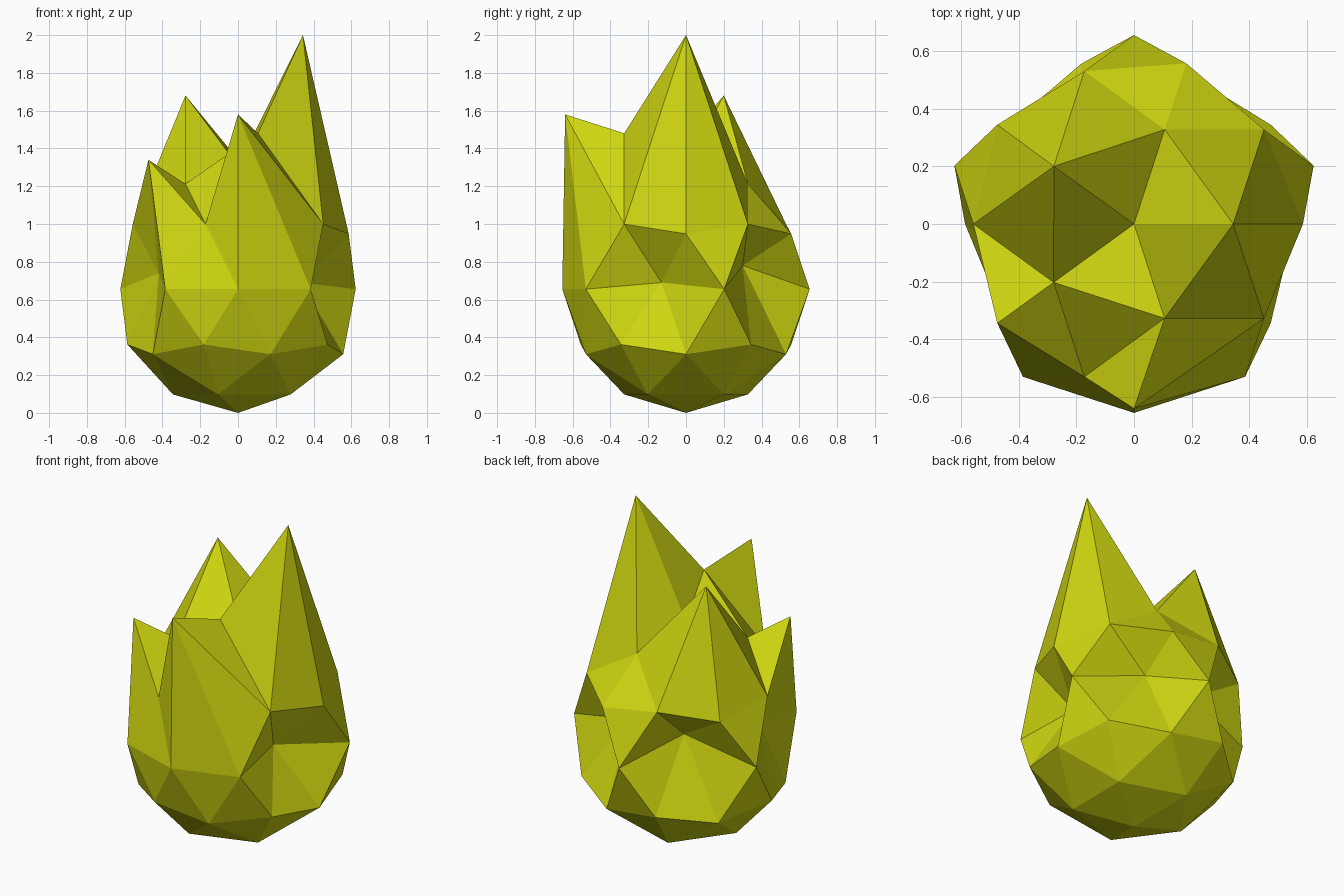
import bpy
from mathutils import Vector

if "Cube" in bpy.data.objects:
    bpy.data.objects.remove(bpy.data.objects["Cube"])

# Faceted ball resting on the ground
R = 0.655
bpy.ops.mesh.primitive_ico_sphere_add(subdivisions=2, radius=R, location=(0, 0, 0))
crystal = bpy.context.object
crystal.name = "crystal_bud"
mesh = crystal.data
for v in mesh.vertices:
    v.co.z += R
original = [v.co.copy() for v in mesh.vertices]


def pull(start, end):
    """Move the corner nearest to start onto end."""
    start = Vector(start)
    i = min(range(len(original)), key=lambda k: (original[k] - start).length)
    mesh.vertices[i].co = end


# Spikes pulled up from the upper corners
pull((0.344, 0, 1.21), (0.344, 0, 2.0))
pull((-0.278, 0.20, 1.21), (-0.278, 0.20, 1.68))
pull((0.18, -0.557, 0.95), (0.0, -0.64, 1.58))
pull((0.106, -0.327, 1.21), (0.106, -0.327, 1.48))
pull((-0.474, -0.344, 0.95), (-0.474, -0.344, 1.34))

# Hollows pushed in around the waist
pull((0.62, -0.20, 0.655), (0.333, -0.13, 0.69))
pull((0.385, 0.53, 0.655), (0.17, 0.30, 0.78))
pull((-0.62, -0.20, 0.655), (-0.42, -0.13, 0.74))
pull((-0.385, 0.53, 0.655), (-0.19, 0.29, 0.78))
mesh.update()

# Yellow-green colour
mat = bpy.data.materials.new("yellow_green")
mat.diffuse_color = (0.62, 0.67, 0.005, 1)
mat.use_nodes = True
mat.node_tree.nodes["Principled BSDF"].inputs["Base Color"].default_value = mat.diffuse_color
mesh.materials.append(mat)
